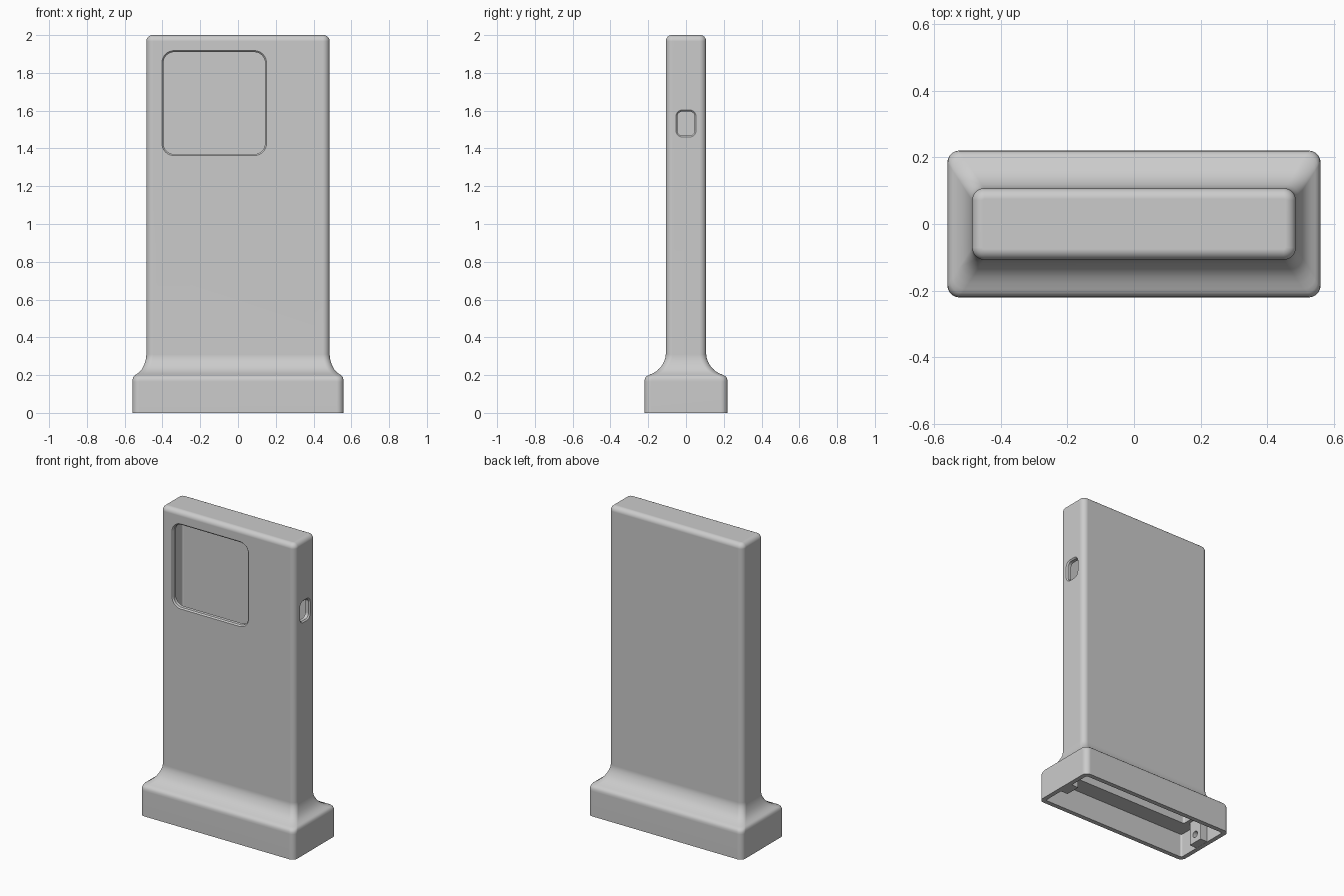
import bpy, bmesh
from math import sin, cos, pi, radians
from mathutils import Matrix, Vector

cube = bpy.data.objects.get("Cube")
if cube:
    bpy.data.objects.remove(cube, do_unlink=True)

grey = bpy.data.materials.new("plain grey")
grey.use_nodes = True
grey.diffuse_color = (0.6, 0.6, 0.6, 1)
grey.node_tree.nodes["Principled BSDF"].inputs["Base Color"].default_value = (0.6, 0.6, 0.6, 1)

SEGMENTS = 8
WALL = 0.03


def rounded_rect(hx, hy, r):
    """Outline of a rounded rectangle, counter-clockwise."""
    points = []
    for corner, (sx, sy) in enumerate([(1, 1), (-1, 1), (-1, -1), (1, -1)]):
        for i in range(SEGMENTS + 1):
            a = (corner + i / SEGMENTS) * pi / 2
            points.append((sx * (hx - r) + r * cos(a), sy * (hy - r) + r * sin(a)))
    return points


def loft(name, sections, matrix=Matrix()):
    """Closed solid through rounded rectangles (half x, half y, radius, z)."""
    bm = bmesh.new()
    rings = [[bm.verts.new((x, y, z)) for x, y in rounded_rect(hx, hy, r)]
             for hx, hy, r, z in sections]
    n = len(rings[0])
    for low, high in zip(rings, rings[1:]):
        for i in range(n):
            j = (i + 1) % n
            bm.faces.new((low[i], low[j], high[j], high[i]))
    bm.faces.new(rings[0][::-1])
    bm.faces.new(rings[-1])
    bmesh.ops.remove_doubles(bm, verts=bm.verts, dist=1e-5)
    bm.transform(matrix)
    bmesh.ops.recalc_face_normals(bm, faces=bm.faces)
    mesh = bpy.data.meshes.new(name)
    bm.to_mesh(mesh)
    bm.free()
    mesh.materials.append(grey)
    ob = bpy.data.objects.new(name, mesh)
    bpy.context.collection.objects.link(ob)
    return ob


def select_only(ob):
    bpy.ops.object.select_all(action='DESELECT')
    ob.select_set(True)
    bpy.context.view_layer.objects.active = ob


def cut(ob, cutter):
    cutter.hide_render = True
    mod = ob.modifiers.new("cut", 'BOOLEAN')
    mod.operation = 'DIFFERENCE'
    mod.solver = 'EXACT'
    mod.object = cutter
    select_only(ob)
    bpy.ops.object.modifier_apply(modifier=mod.name)
    bpy.data.objects.remove(cutter, do_unlink=True)


def finish(ob):
    select_only(ob)
    bpy.ops.object.shade_smooth_by_angle(angle=radians(32))
    mod = ob.modifiers.new("weighted normals", 'WEIGHTED_NORMAL')
    mod.keep_sharp = True


def facing(x_axis, outward, origin):
    """Frame whose local z points outward and local y points up."""
    m = Matrix((x_axis, (0, 0, 1), outward)).transposed().to_4x4()
    m.translation = Vector(origin)
    return m


def opening(name, hx, hy, r, matrix):
    """Cutter through one wall, with a slightly flared mouth."""
    lip = 0.008
    return loft(name, [(hx - lip, hy - lip, r - lip, -0.06),
                       (hx - lip, hy - lip, r - lip, -lip),
                       (hx, hy, r, 0), (hx, hy, r, 0.02)], matrix)


# Outer casing: foot, sweeping flare, tall slab, rounded top
HX, HY, R = 0.485, 0.107, 0.036
FLARE = [(1, 0), (1, 0.165), (0.985, 0.178), (0.95, 0.188), (0.88, 0.196),
         (0.78, 0.201), (0.62, 0.209), (0.46, 0.219), (0.32, 0.232),
         (0.2, 0.248), (0.1, 0.268), (0.03, 0.288), (0, 0.31)]
sections = [(HX + 0.074 * f, HY + 0.113 * f, R, z) for f, z in FLARE]
TOP_R = 0.032
for i in range(SEGMENTS + 1):
    a = i / SEGMENTS * pi / 2
    inset = TOP_R * (1 - cos(a))
    sections.append((HX - inset, HY - inset, R - inset, 2 - TOP_R + TOP_R * sin(a)))
casing = loft("casing", sections)

# Hollow interior, open at the bottom
ceiling = 0.155
foot = (0.56 - WALL, 0.22 - WALL, 0.012)
slab = (HX - WALL, HY - WALL, 0.012)
cut(casing, loft("hollow", [(*foot, -0.1), (*foot, ceiling),
                            (*slab, ceiling), (*slab, 2 - WALL)]))

# Screen window, side port and round button hole
cut(casing, opening("screen_cutter", 0.277, 0.278, 0.065,
                    facing((1, 0, 0), (0, -1, 0), (-0.126, -HY, 1.64))))
cut(casing, opening("port_cutter", 0.054, 0.072, 0.036,
                    facing((0, 1, 0), (1, 0, 0), (HX, 0, 1.532))))
cut(casing, opening("button_cutter", 0.13, 0.13, 0.13,
                    facing((-1, 0, 0), (0, 1, 0), (0, HY, 0.695))))
finish(casing)

# Screw lugs inside each end of the foot
for side, label in ((1, "left"), (-1, "right")):
    lug = loft(label + "_screw_lug", [(0.03, 0.05, 0.004, 0), (0.03, 0.05, 0.004, ceiling + 0.01)],
               Matrix.Translation((side * 0.508, 0, 0.001)))
    inward = facing((0, -side, 0), (-side, 0, 0), (side * 0.478, 0, 0.055))
    cut(lug, loft("screw_cutter", [(0.021, 0.021, 0.021, -0.04),
                                   (0.021, 0.021, 0.021, 0.02)], inward))
    finish(lug)
